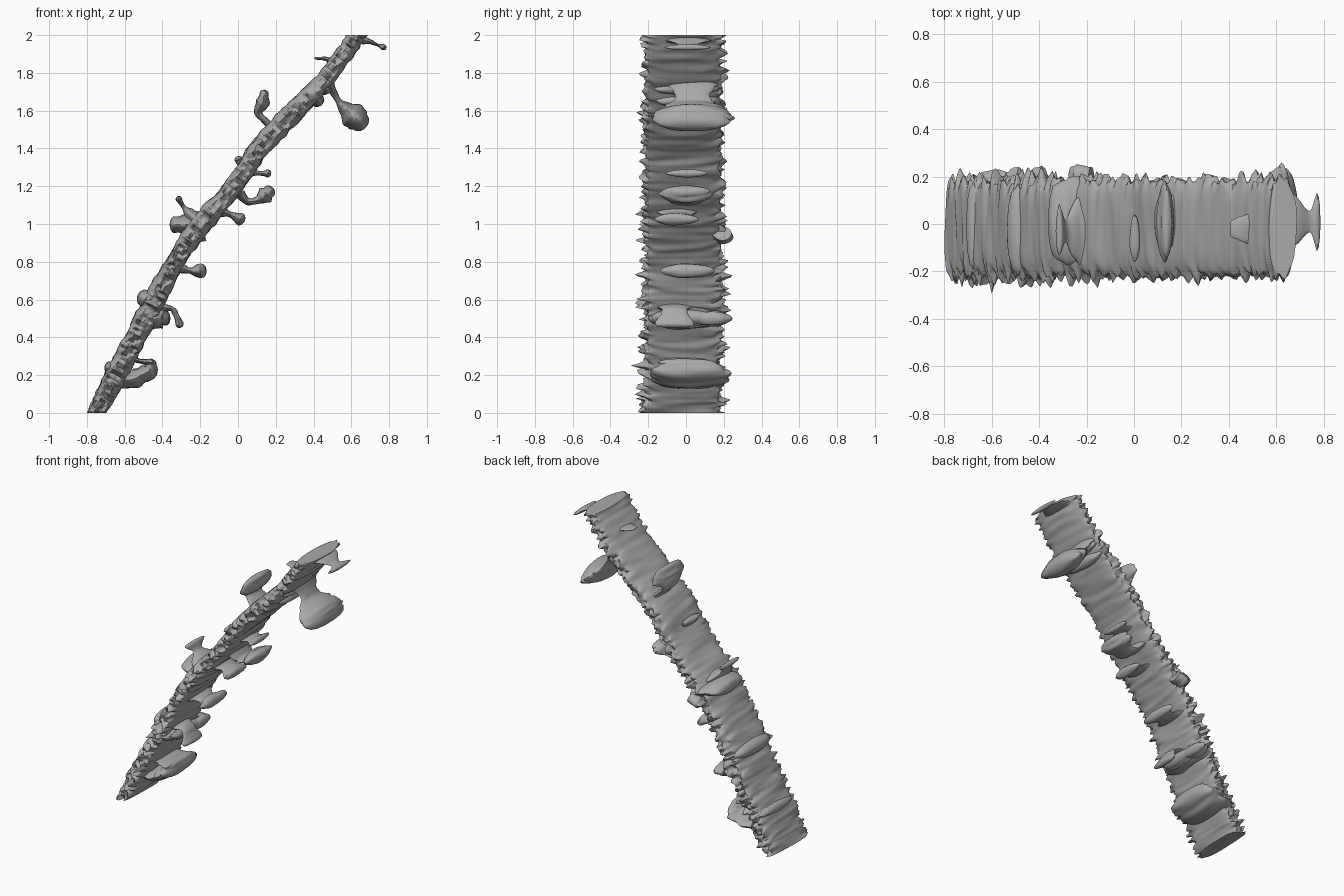
import bpy, bmesh, math, random
from mathutils import Vector, noise

random.seed(4)
cube = bpy.data.objects.get("Cube")
if cube:
    bpy.data.objects.remove(cube, do_unlink=True)

bark = bpy.data.materials.new("bark grey")
bark.use_nodes = True
GREY = (0.4, 0.4, 0.4, 1)
bark.diffuse_color = GREY
bsdf = bark.node_tree.nodes["Principled BSDF"]
bsdf.inputs["Base Color"].default_value = GREY
bsdf.inputs["Roughness"].default_value = 0.8


def spline(points, steps):
    """Catmull-Rom samples through tuples of any length."""
    p = [Vector(q) for q in points]
    p = [2 * p[0] - p[1]] + p + [2 * p[-1] - p[-2]]
    out = []
    for i in range(1, len(p) - 2):
        a, b, c, d = p[i - 1:i + 3]
        for k in range(steps):
            t = k / steps
            out.append(0.5 * (2 * b + (c - a) * t + (2 * a - 5 * b + 4 * c - d) * t * t
                              + (3 * b - a - 3 * c + d) * t ** 3))
    out.append(p[-2])
    return out


def power(v, e):
    return math.copysign(abs(v) ** e, v)


def loft(name, rings, clip=False):
    """Skin closed rings of points, cap the ends, optionally trim flat at z = 0 and 2."""
    bm = bmesh.new()
    rows = [[bm.verts.new(co) for co in ring] for ring in rings]
    n = len(rows[0])
    for a, b in zip(rows, rows[1:]):
        for j in range(n):
            bm.faces.new((a[j], a[(j + 1) % n], b[(j + 1) % n], b[j]))
    bm.faces.new(rows[0][::-1])
    bm.faces.new(rows[-1])
    if clip:
        for z, up in ((0, -1), (2, 1)):
            bmesh.ops.bisect_plane(bm, geom=bm.verts[:] + bm.edges[:] + bm.faces[:],
                                   plane_co=(0, 0, z), plane_no=(0, 0, up), clear_outer=True)
            bmesh.ops.holes_fill(bm, edges=[e for e in bm.edges if e.is_boundary], sides=0)
    bmesh.ops.recalc_face_normals(bm, faces=bm.faces[:])
    mesh = bpy.data.meshes.new(name)
    bm.to_mesh(mesh)
    bm.free()
    mesh.materials.append(bark)
    ob = bpy.data.objects.new(name, mesh)
    bpy.context.collection.objects.link(ob)
    bpy.ops.object.select_all(action='DESELECT')
    ob.select_set(True)
    bpy.context.view_layer.objects.active = ob
    bpy.ops.object.shade_smooth_by_angle(angle=math.radians(50))


# Main branch: x, z and half thickness along the diagonal
TRUNK = [(-0.80, -0.1, 0.046), (-0.738, 0.02, 0.047), (-0.646, 0.2, 0.058), (-0.54, 0.4, 0.055),
         (-0.44, 0.6, 0.058), (-0.33, 0.8, 0.047), (-0.195, 1.0, 0.056), (-0.02, 1.2, 0.047),
         (0.115, 1.4, 0.053), (0.302, 1.6, 0.053), (0.49, 1.8, 0.047), (0.625, 2.0, 0.048),
         (0.69, 2.1, 0.048)]
path = spline(TRUNK, 20)
SECTION = 52
rings = []
for i, p in enumerate(path):
    q, r = path[max(i - 1, 0)], path[min(i + 1, len(path) - 1)]
    along = Vector((r[0] - q[0], r[1] - q[1])).normalized()
    nx, nz = along[1], -along[0]
    # Softly squared section that grows rounder near the top
    e = 0.58 + 0.2 * max(0.0, min(1.0, (p[1] - 1.6) / 0.4))
    # Spikes are longer on the lower half and close to the top
    rough = 0.9 + 0.5 * max(0.0, min(1.0, abs(p[0] - 0.18) / 0.4 - 0.4))
    jag = random.uniform(-0.008, 0.008)
    ring = []
    for k in range(SECTION):
        a = math.tau * k / SECTION
        c, s = power(math.cos(a), e), power(math.sin(a), e)
        # Fine grooves run across the branch, front to back
        groove = 0.008 * noise.noise(Vector((i * 0.36, s * 0.8, math.copysign(5, c))))
        groove += 0.009 * noise.noise(Vector((i * 0.11, s * 0.7, math.copysign(9, c))))
        u = c * (p[2] + groove)
        # Ragged front and back edges
        ragged = noise.noise(Vector((i * 0.42, c * 1.8, math.copysign(20, s))))
        depth = 0.198 + rough * (0.05 * ragged + jag) * (1.2 if ragged > 0 else 0.6)
        ring.append((p[0] + nx * u, -0.017 + s * depth, p[1] + nz * u))
    rings.append(ring)
loft("main_branch", rings, clip=True)


def bud(name, points, y0=0.0):
    """Flat lens-section shoot; points are x, z, half thickness, half depth."""
    pts = spline(points, 5)
    d = (pts[-1] - pts[-2]).xy.normalized()
    end = pts[-1].copy()
    for a in (30, 55, 75, 87):
        c, s = math.cos(math.radians(a)), math.sin(math.radians(a))
        tip = end.xy + d * end[2] * 0.8 * s
        pts.append(Vector((tip[0], tip[1], end[2] * c, end[3] * c ** 0.8)))
    rings = []
    for i, p in enumerate(pts):
        q, r = pts[max(i - 1, 0)], pts[min(i + 1, len(pts) - 1)]
        t = (r - q).xy.normalized()
        ring = []
        for k in range(24):
            a = math.tau * k / 24
            c, s = math.cos(a), math.sin(a)
            w = max(p[2], 0.002) * power(c, 1.2)
            w *= 1 + 0.25 * noise.noise(Vector((i * 0.35, s, y0 * 9 + end[0] * 5)))
            y = y0 + p[3] * s * (1 + 0.12 * noise.noise(Vector((i * 0.5, s * 2, end[1] * 9))))
            ring.append((p[0] + t[1] * w, y, p[1] - t[0] * w))
        rings.append(ring)
    loft(name, rings)


# Shoots and buds from the top of the branch downwards
bud("top_shoot", [(0.60, 1.965, 0.02, 0.16), (0.68, 1.97, 0.016, 0.11),
                  (0.74, 1.947, 0.008, 0.045), (0.772, 1.935, 0.018, 0.125)], 0.01)
bud("upper_left_twig", [(0.54, 1.84, 0.02, 0.09), (0.47, 1.873, 0.012, 0.06),
                        (0.41, 1.877, 0.006, 0.035)], -0.02)
bud("large_right_bud", [(0.48, 1.74, 0.03, 0.14), (0.515, 1.68, 0.018, 0.09),
                        (0.54, 1.64, 0.022, 0.12), (0.575, 1.605, 0.048, 0.18),
                        (0.617, 1.567, 0.068, 0.21), (0.645, 1.54, 0.054, 0.2)], 0.035)
bud("upper_knob", [(0.37, 1.71, 0.045, 0.18), (0.425, 1.65, 0.034, 0.16)])
bud("upper_swelling", [(0.42, 1.76, 0.04, 0.18), (0.465, 1.715, 0.035, 0.17)])
bud("hooked_left_bud", [(0.20, 1.49, 0.04, 0.17), (0.15, 1.54, 0.018, 0.10),
                        (0.107, 1.59, 0.022, 0.09), (0.13, 1.64, 0.034, 0.17),
                        (0.138, 1.69, 0.026, 0.14)], 0.01)
bud("small_left_bud", [(0.05, 1.26, 0.025, 0.12), (0.015, 1.31, 0.014, 0.08),
                       (0.003, 1.342, 0.022, 0.10)], -0.06)
bud("small_right_bud", [(0.06, 1.275, 0.025, 0.12), (0.12, 1.268, 0.012, 0.07),
                        (0.158, 1.268, 0.022, 0.11)])
bud("right_bud", [(0.01, 1.16, 0.03, 0.13), (0.05, 1.12, 0.02, 0.09),
                  (0.10, 1.125, 0.02, 0.09), (0.14, 1.15, 0.042, 0.14),
                  (0.165, 1.172, 0.036, 0.13)])
bud("middle_right_bud", [(-0.10, 1.07, 0.03, 0.13), (-0.04, 1.05, 0.016, 0.08),
                         (0.012, 1.025, 0.032, 0.12)], -0.05)
bud("middle_left_bud", [(-0.18, 0.97, 0.06, 0.2), (-0.26, 0.995, 0.05, 0.19),
                        (-0.325, 0.997, 0.046, 0.16)], 0.01)
bud("middle_left_twig", [(-0.18, 1.00, 0.06, 0.18), (-0.245, 1.045, 0.034, 0.13),
                         (-0.288, 1.09, 0.012, 0.05), (-0.315, 1.135, 0.016, 0.11)], -0.03)
bud("rear_spur", [(-0.18, 0.95, 0.04, 0.05), (-0.24, 0.93, 0.035, 0.06),
                  (-0.265, 0.925, 0.015, 0.05)], 0.19)
bud("lower_right_bud", [(-0.32, 0.77, 0.03, 0.14), (-0.25, 0.752, 0.018, 0.08),
                        (-0.20, 0.752, 0.042, 0.14)], 0.01)
bud("lower_left_lump", [(-0.42, 0.56, 0.06, 0.2), (-0.47, 0.595, 0.058, 0.2),
                        (-0.495, 0.607, 0.05, 0.19)], -0.03)
bud("lower_right_lump", [(-0.47, 0.49, 0.05, 0.2), (-0.41, 0.505, 0.055, 0.19),
                         (-0.395, 0.505, 0.045, 0.16)])
bud("lower_right_twig", [(-0.42, 0.56, 0.025, 0.10), (-0.35, 0.55, 0.014, 0.07),
                         (-0.325, 0.51, 0.016, 0.08), (-0.308, 0.468, 0.022, 0.11)], -0.06)
bud("lower_rear_bud", [(-0.44, 0.50, 0.04, 0.08), (-0.39, 0.50, 0.04, 0.11)], 0.14)
bud("base_right_bud", [(-0.65, 0.18, 0.055, 0.2), (-0.57, 0.175, 0.046, 0.2),
                       (-0.51, 0.20, 0.048, 0.21), (-0.47, 0.225, 0.048, 0.2),
                       (-0.458, 0.262, 0.028, 0.15)], 0.02)
bud("base_bud_arm", [(-0.62, 0.27, 0.025, 0.17), (-0.56, 0.282, 0.013, 0.13),
                     (-0.51, 0.272, 0.014, 0.13), (-0.46, 0.267, 0.022, 0.14)], -0.01)
bud("base_left_lump", [(-0.62, 0.22, 0.05, 0.2), (-0.66, 0.235, 0.048, 0.2),
                       (-0.68, 0.24, 0.034, 0.18)], -0.01)
